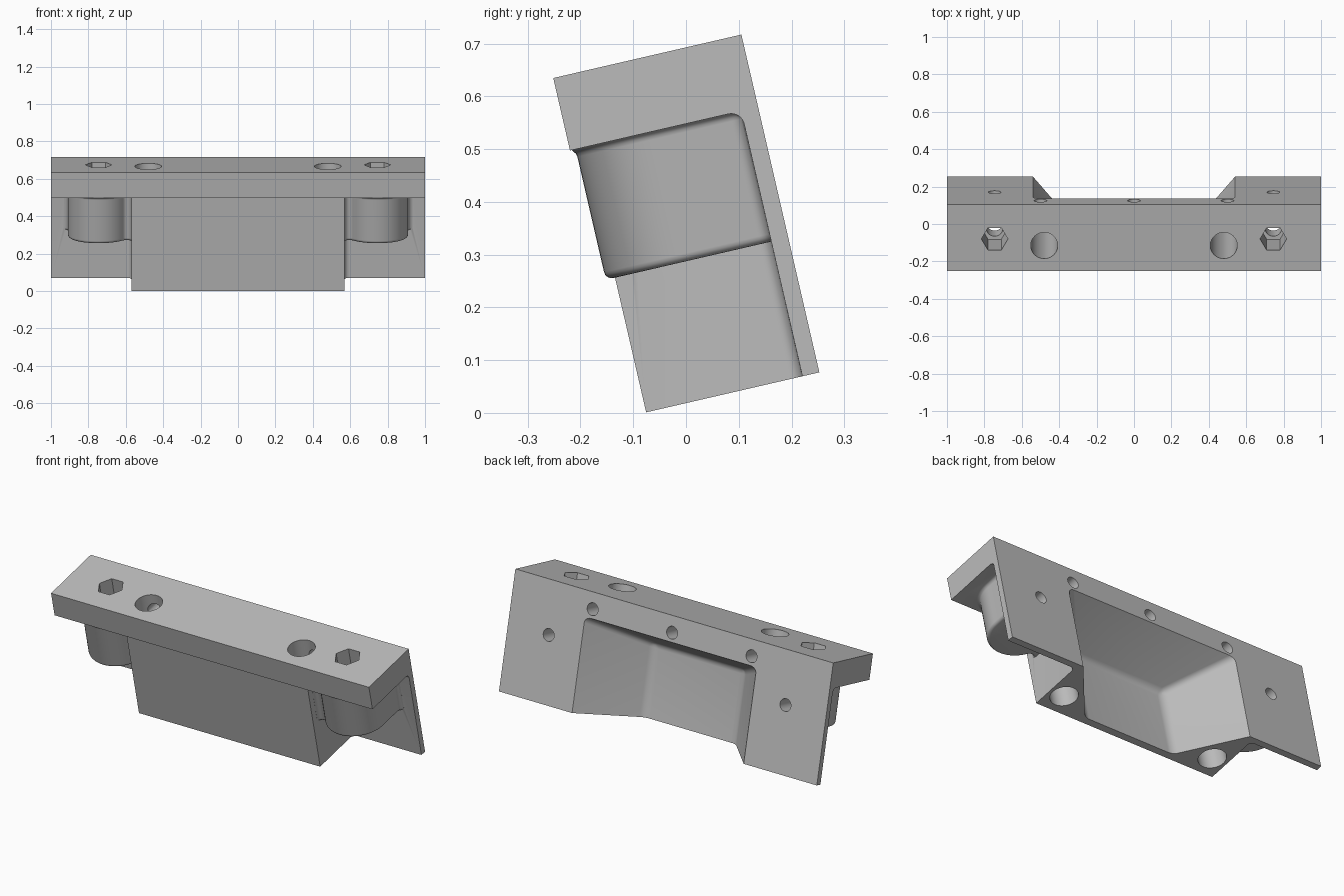
import bpy, bmesh
from math import radians, sin, cos, pi

old = bpy.data.objects.get("Cube")
if old:
    bpy.data.objects.remove(old, do_unlink=True)

# One plain grey material
grey = bpy.data.materials.new("plain grey")
grey.use_nodes = True
colour = (0.5, 0.5, 0.5, 1)
grey.diffuse_color = colour
grey.node_tree.nodes["Principled BSDF"].inputs["Base Color"].default_value = colour

# Untilted frame: x across, f forward from the back face, d down from the top face
HEIGHT, DEPTH, LIP = 0.657, 0.366, 0.141
PLATE, BOX_X, BOX_F = 0.033, 0.57, 0.337
ROOT = 0.005
PLACE = {
    "x": lambda p, t: (t, -p[0], -p[1]),   # profile (f, d) swept over x
    "f": lambda p, t: (p[0], -t, -p[1]),   # profile (x, d) swept over f
    "d": lambda p, t: (p[0], -p[1], -t),   # profile (x, f) swept over d
}


def arc(cx, cy, r, a0, a1, n=8):
    angles = [radians(a0 + (a1 - a0) * i / n) for i in range(n + 1)]
    return [(cx + r * cos(a), cy + r * sin(a)) for a in angles]


def circle(cx, cy, r, n=40):
    return arc(cx, cy, r, 0, 360, n)[:-1]


def finish(name, bm):
    bmesh.ops.recalc_face_normals(bm, faces=bm.faces)
    mesh = bpy.data.meshes.new(name)
    bm.to_mesh(mesh)
    bm.free()
    mesh.materials.append(grey)
    obj = bpy.data.objects.new(name, mesh)
    bpy.context.collection.objects.link(obj)
    return obj


def loft(name, axis, sections):
    """Skin a stack of (profile, position) rings and cap both ends."""
    bm = bmesh.new()
    rings = [[bm.verts.new(PLACE[axis](p, t)) for p in pts] for pts, t in sections]
    n = len(rings[0])
    for a, b in zip(rings, rings[1:]):
        for i in range(n):
            j = (i + 1) % n
            bm.faces.new((a[i], a[j], b[j], b[i]))
    bm.faces.new(rings[0])
    bm.faces.new(rings[-1])
    return finish(name, bm)


def prism(name, axis, pts, t0, t1):
    return loft(name, axis, [(pts, t0), (pts, t1)])


def offset(pts, dist):
    """Push a counter-clockwise outline outwards, leaving its buried root alone."""
    out = []
    for i, (x, y) in enumerate(pts):
        if y <= ROOT:
            out.append((x, y))
            continue
        (ax, ay), (bx, by) = pts[i - 1], pts[(i + 1) % len(pts)]
        la = ((x - ax) ** 2 + (y - ay) ** 2) ** 0.5
        lb = ((bx - x) ** 2 + (by - y) ** 2) ** 0.5
        n1 = ((y - ay) / la, (ax - x) / la)
        n2 = ((by - y) / lb, (x - bx) / lb)
        k = dist / (1 + n1[0] * n2[0] + n1[1] * n2[1])
        out.append((x + k * (n1[0] + n2[0]), min(y + k * (n1[1] + n2[1]), DEPTH - 0.004)))
    return out


def combine(target, tool, operation):
    mod = target.modifiers.new(operation.lower(), "BOOLEAN")
    mod.operation, mod.solver, mod.object = operation, "MANIFOLD", tool
    bpy.context.view_layer.update()
    bpy.context.view_layer.objects.active = target
    bpy.ops.object.modifier_apply(modifier=mod.name)
    bpy.data.objects.remove(tool, do_unlink=True)


# Top lip and back plate as one L profile with a filleted inner corner
R, LONG = 0.025, HEIGHT + 0.1
profile = [(0, 0), (DEPTH, 0), (DEPTH, LIP)]
profile += arc(PLATE + R, LIP + R, R, 270, 180)
profile += [(PLATE, LONG), (0, LONG)]
bracket = prism("mounting_bracket", "x", profile, -1, 1)

# Central box, blended into the back plate
half = [(BOX_X + R, 0.02)] + arc(BOX_X + R, PLATE + R, R, 265, 180) + [(BOX_X, BOX_F)]
outline = half + [(-x, f) for x, f in reversed(half)]
combine(bracket, prism("box", "d", outline, LIP / 2, LONG - 0.02), "UNION")

# Rounded nut bosses, flared at the top and rounded at the bottom
NUT_X, NUT_F, BOSS_R, BOSS_D, E = 0.745, 0.19, 0.165, 0.395, 0.015
EDGE = NUT_X + BOSS_R
boss = [(0.5, ROOT), (EDGE + R, ROOT)]
boss += arc(EDGE + R, PLATE + R, R, 265, 180)
boss += arc(NUT_X, NUT_F, BOSS_R, 0, 142, 24)
boss += arc(BOX_X + R, 0.3066, R, -50, -170) + [(0.5, 0.3066)]
quarter = [i * pi / 8 for i in range(5)]
steps = [(LIP / 2, E)]
steps += [(LIP + E - E * cos(a), E - E * sin(a)) for a in quarter]
steps += [(BOSS_D - E + E * sin(a), E * cos(a) - E) for a in quarter]
for side in (-1, 1):
    rings = [([(side * x, f) for x, f in offset(boss, o)], d) for d, o in steps]
    combine(bracket, loft("boss", "d", rings), "UNION")

# Tapered recess open to the back and the bottom, with softened edges
bm = bmesh.new()
corners = []
for f, x, top in ((-0.1, 0.625, 0.102), (0.3, 0.285, 0.255)):
    corners.append([bm.verts.new((sx * x, -f, -d))
                    for sx, d in ((-1, top), (1, top), (1, 0.9), (-1, 0.9))])
back, front = corners
bm.faces.new(back)
bm.faces.new(front)
for i in range(4):
    j = (i + 1) % 4
    bm.faces.new((back[i], back[j], front[j], front[i]))
bmesh.ops.recalc_face_normals(bm, faces=bm.faces)
bmesh.ops.bevel(bm, geom=bm.edges[:], offset=0.03, segments=5, profile=0.5, affect="EDGES")
combine(bracket, finish("recess", bm), "DIFFERENCE")

# Flat underside shared by the plate and the box
slab = [(-1.2, -0.2), (1.2, -0.2), (1.2, 0.6), (-1.2, 0.6)]
combine(bracket, prism("underside_trim", "d", slab, HEIGHT, 1), "DIFFERENCE")

# Upright holes: main bolts, nut screws and their hexagonal pockets
for side in (-1, 1):
    for x, f, r, n, end in ((0.48, 0.226, 0.072, 48, 0.8),
                            (NUT_X, NUT_F, 0.045, 32, 0.5),
                            (NUT_X, NUT_F, 0.071, 6, 0.26)):
        cutter = prism("upright_hole", "d", circle(side * x, f, r, n), -0.1, end)
        combine(bracket, cutter, "DIFFERENCE")

# Small screw holes in the back face
for x, d in ((-0.5, 0.09), (0, 0.09), (0.5, 0.09), (-NUT_X, 0.29), (NUT_X, 0.29)):
    cutter = prism("back_hole", "f", circle(x, d, 0.034, 32), -0.1, NUT_F)
    combine(bracket, cutter, "DIFFERENCE")

# Lean the whole part back and shade it
bracket.location = (0, 0.105, 0.717)
bracket.rotation_euler = (radians(13), 0, 0)
bpy.ops.object.select_all(action="DESELECT")
bracket.select_set(True)
bpy.context.view_layer.objects.active = bracket
bpy.ops.object.shade_smooth_by_angle(angle=radians(30))
